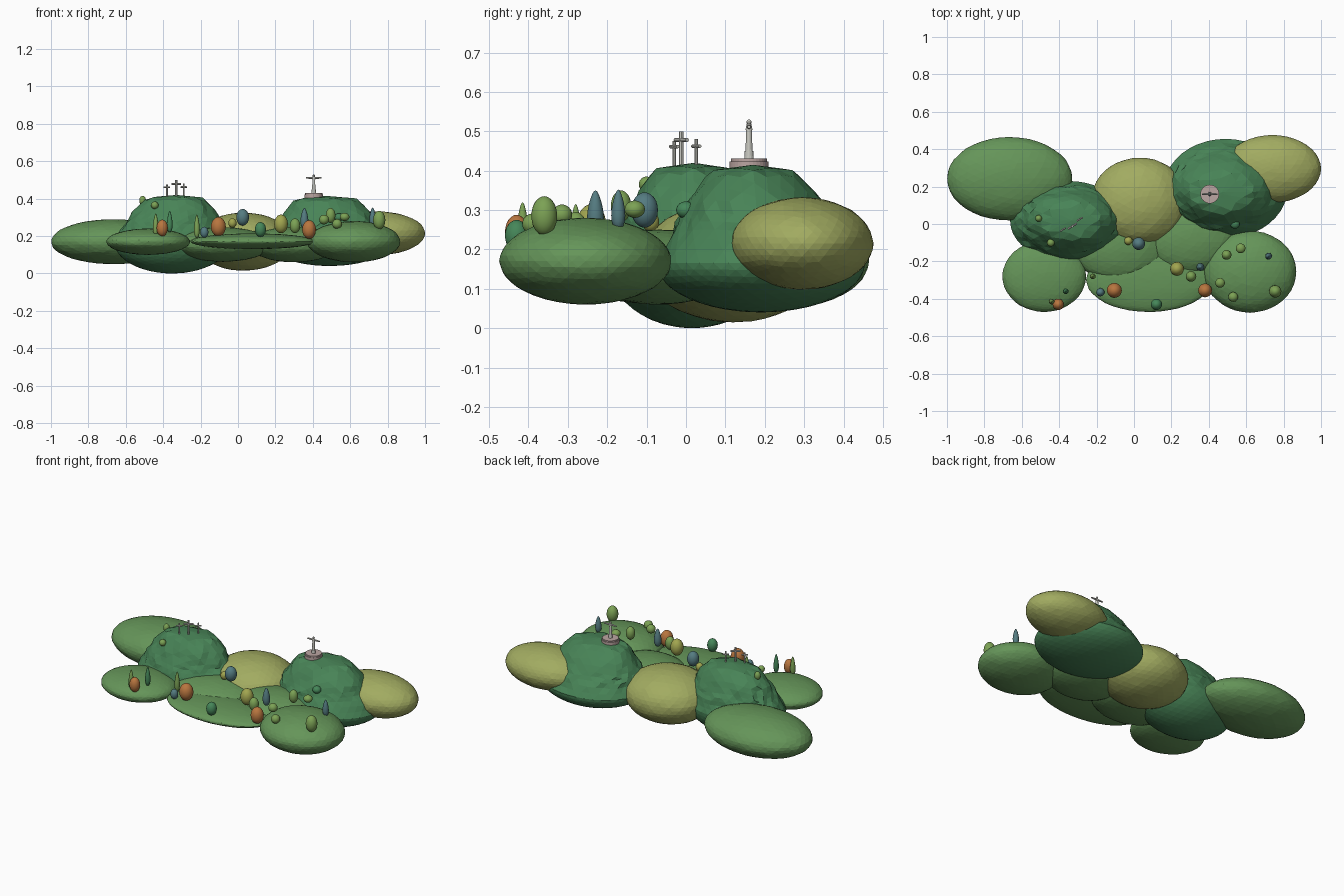
import bpy, bmesh, math, random
from mathutils import Vector, Matrix, noise

if "Cube" in bpy.data.objects:
    bpy.data.objects.remove(bpy.data.objects["Cube"])
random.seed(4)

def mat(name, c):
    m = bpy.data.materials.new(name)
    m.diffuse_color = (*c, 1)
    m.use_nodes = True
    m.node_tree.nodes["Principled BSDF"].inputs["Base Color"].default_value = m.diffuse_color
    return m

DARK = mat("mountain_green", (0.065, 0.23, 0.095))
MID = mat("meadow_green", (0.13, 0.30, 0.10))
OLIVE = mat("olive_green", (0.36, 0.41, 0.12))
STONE = mat("pale_stone", (0.60, 0.60, 0.55))
PLINTH = mat("pink_stone", (0.50, 0.38, 0.36))
TREE = {
    "o": mat("leaf_orange", (0.48, 0.18, 0.05)),
    "b": mat("leaf_blue", (0.09, 0.20, 0.22)),
    "y": mat("leaf_yellow", (0.36, 0.38, 0.08)),
    "l": mat("leaf_light", (0.20, 0.36, 0.09)),
    "g": mat("leaf_deep", (0.06, 0.24, 0.10)),
}

def finish(bm, name, m, smooth=False):
    me = bpy.data.meshes.new(name)
    for f in bm.faces:
        f.smooth = smooth
    bm.to_mesh(me)
    bm.free()
    ob = bpy.data.objects.new(name, me)
    me.materials.append(m)
    bpy.context.collection.objects.link(ob)
    return ob

def hill(name, c, r, m):
    # slightly uneven faceted ellipsoid
    bm = bmesh.new()
    bmesh.ops.create_icosphere(bm, subdivisions=4, radius=1)
    for v in bm.verts:
        p = v.co * (1 + 0.012 * noise.noise(v.co * 5 + Vector(c) * 7))
        v.co = Vector((p.x * r[0] + c[0], p.y * r[1] + c[1], p.z * r[2] + c[2]))
    finish(bm, name, m)

PROFILE = [(0, 1, 0), (0.35, 0.88, 0.075), (0.6, 0.79, 0.12), (0.8, 0.67, 0.18),
           (0.92, 0.48, 0.236), (1.001, 0, 0.25)]

def mountain(name, c, r, depth, shift, squeeze):
    # ellipsoid underside, craggy flat-topped upper half
    bm = bmesh.new()
    bmesh.ops.create_icosphere(bm, subdivisions=4, radius=1)
    for v in bm.verts:
        p = v.co.copy()
        s = p.z
        h = max(math.hypot(p.x, p.y), 1e-6)
        if s <= 0:
            rad, z = h, s * depth
        else:
            for a, b in zip(PROFILE, PROFILE[1:]):
                if a[0] <= s <= b[0]:
                    t = (s - a[0]) / (b[0] - a[0])
                    rad = a[1] + t * (b[1] - a[1])
                    z = a[2] + t * (b[2] - a[2])
                    break
            crag = noise.noise(p * 4 + Vector(c) * 9) + 0.6 * noise.noise(p * 9)
            rad *= 1 + 0.07 * crag * min(1, s * 3)
        k = max(z, 0) / 0.25
        v.co = Vector((p.x / h * rad * r[0] + c[0] + shift[0] * k,
                       p.y / h * rad * r[1] * (1 - squeeze * k) + c[1] + shift[1] * k,
                       c[2] + z))
    finish(bm, name, m=DARK)

# meadows and hills
hill("meadow_back_left", (-0.665, 0.242, 0.17), (0.335, 0.223, 0.12), MID)
hill("meadow_front_left", (-0.48, -0.28, 0.17), (0.223, 0.19, 0.07), MID)
hill("meadow_front_middle", (0.08, -0.30, 0.172), (0.335, 0.17, 0.042), MID)
hill("meadow_front_right", (0.62, -0.255, 0.17), (0.248, 0.218, 0.11), MID)
hill("meadow_inner_left", (-0.08, -0.10, 0.155), (0.26, 0.21, 0.092), MID)
hill("meadow_inner_right", (0.30, -0.07, 0.155), (0.24, 0.20, 0.095), MID)
hill("olive_hill_middle", (0.03, 0.12, 0.17), (0.26, 0.235, 0.155), OLIVE)
hill("olive_hill_right", (0.74, 0.295, 0.215), (0.26, 0.18, 0.117), OLIVE)

# the two mountains
mountain("mountain_left", (-0.352, 0.015, 0.17), (0.31, 0.215, ), 0.17, (0.02, 0.005), 0.05)
mountain("mountain_right", (0.49, 0.19, 0.165), (0.33, 0.265), 0.125, (-0.02, -0.02), 0.18)

def tree(i, kind, x, y, z, r, h):
    bm = bmesh.new()
    bmesh.ops.create_icosphere(bm, subdivisions=3, radius=1)
    for v in bm.verts:
        v.co = Vector((v.co.x * r + x, v.co.y * r + y, v.co.z * h + z))
    finish(bm, f"round_tree_{i}", TREE[kind], True)

def cypress(i, kind, x, y, z0, z1, r):
    # spindle: widest at a third of its height
    bm = bmesh.new()
    bmesh.ops.create_uvsphere(bm, u_segments=12, v_segments=10, radius=1)
    for v in bm.verts:
        t = (v.co.z + 1) / 2
        k = r * (1.15 - 0.6 * t)
        v.co = Vector((v.co.x * k + x, v.co.y * k + y, z0 + t * (z1 - z0)))
    finish(bm, f"cypress_{i}", TREE[kind], True)

# kind, x, y, z centre, radius, half height
for i, t in enumerate([
        ("l", -0.51, 0.03, 0.39, 0.018, 0.025), ("g", -0.14, 0.055, 0.32, 0.016, 0.025),
        ("l", -0.445, -0.10, 0.365, 0.02, 0.02), ("y", -0.03, -0.09, 0.27, 0.022, 0.025),
        ("b", 0.025, -0.105, 0.30, 0.034, 0.045), ("b", -0.18, -0.365, 0.22, 0.022, 0.03),
        ("o", -0.105, -0.355, 0.25, 0.04, 0.052), ("g", 0.12, -0.43, 0.235, 0.03, 0.04),
        ("o", -0.405, -0.43, 0.243, 0.03, 0.045), ("y", 0.23, -0.24, 0.265, 0.037, 0.05),
        ("l", 0.305, -0.28, 0.255, 0.028, 0.04), ("o", 0.38, -0.355, 0.235, 0.037, 0.05),
        ("l", 0.46, -0.315, 0.288, 0.026, 0.026), ("l", 0.495, -0.165, 0.31, 0.026, 0.04),
        ("l", 0.57, -0.13, 0.302, 0.026, 0.022), ("l", 0.53, -0.39, 0.265, 0.026, 0.026),
        ("g", 0.54, 0.0, 0.30, 0.025, 0.022), ("l", 0.755, -0.36, 0.285, 0.033, 0.05)]):
    tree(i, *t)
# kind, x, y, base, top, radius
for i, t in enumerate([
        ("l", -0.22, -0.28, 0.19, 0.315, 0.017), ("g", -0.365, -0.36, 0.22, 0.335, 0.017),
        ("l", -0.44, -0.415, 0.20, 0.32, 0.017), ("b", 0.355, -0.23, 0.24, 0.35, 0.024),
        ("b", 0.72, -0.172, 0.25, 0.352, 0.02)]):
    cypress(i, *t)

def rod(bm, a, b, r0, r1, n=10):
    a, b = Vector(a), Vector(b)
    d = b - a
    M = Matrix.Translation((a + b) / 2) @ d.to_track_quat('Z', 'Y').to_matrix().to_4x4()
    bmesh.ops.create_cone(bm, cap_ends=True, segments=n, radius1=r0, radius2=r1,
                          depth=d.length, matrix=M)

# three hilltop crosses in a diagonal row
u = Vector((0.85, 0.53, 0))
for name, x, y, top, bar, w in [("cross_left", -0.38, -0.03, 0.475, 0.461, 0.018),
                                ("cross_middle", -0.33, -0.012, 0.50, 0.478, 0.028),
                                ("cross_right", -0.29, 0.026, 0.48, 0.462, 0.018)]:
    bm = bmesh.new()
    r = 0.0055 if name == "cross_middle" else 0.0045
    rod(bm, (x, y, 0.40), (x, y, top), r, r, 8)
    c = Vector((x, y, bar))
    rod(bm, c - u * w, c + u * w, r, r, 8)
    finish(bm, name, STONE)

# round plinth with stepped top
bm = bmesh.new()
rod(bm, (0.405, 0.16, 0.39), (0.405, 0.16, 0.423), 0.05, 0.05, 32)
rod(bm, (0.405, 0.16, 0.42), (0.405, 0.16, 0.431), 0.046, 0.046, 32)
finish(bm, "plinth", PLINTH)

# open-armed statue
bm = bmesh.new()
X, Y = 0.405, 0.16
rod(bm, (X, Y, 0.43), (X, Y, 0.45), 0.012, 0.011, 16)
rod(bm, (X, Y, 0.45), (X, Y, 0.503), 0.009, 0.007, 12)
rod(bm, (X, Y, 0.503), (X, Y, 0.518), 0.009, 0.006, 12)
for s in (-1, 1):
    rod(bm, (X, Y, 0.511), (X + s * 0.041, Y, 0.511), 0.006, 0.004, 8)
bmesh.ops.create_icosphere(bm, subdivisions=2, radius=0.007,
                           matrix=Matrix.Translation((X, Y, 0.523)))
finish(bm, "statue", STONE)
